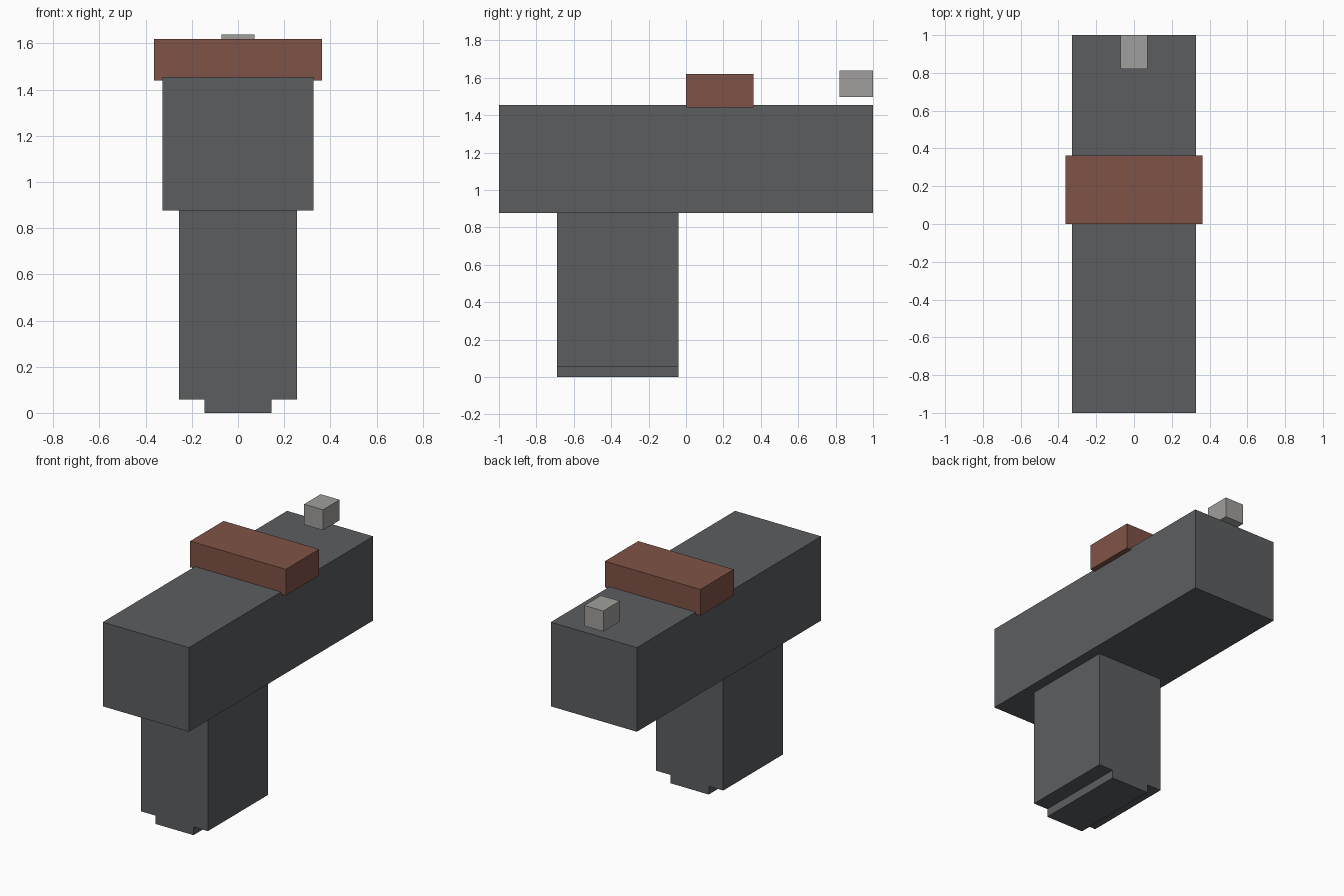
import bpy
import bmesh
from mathutils import Vector

# Remove the default cube
cube = bpy.data.objects.get("Cube")
if cube:
    bpy.data.objects.remove(cube, do_unlink=True)


def make_material(name, rgb):
    mat = bpy.data.materials.new(name)
    mat.use_nodes = True
    color = (*rgb, 1.0)
    mat.diffuse_color = color
    bsdf = next(n for n in mat.node_tree.nodes if n.type == 'BSDF_PRINCIPLED')
    bsdf.inputs["Base Color"].default_value = color
    bsdf.inputs["Roughness"].default_value = 0.8
    return mat


def make_box(name, low, high, mat):
    """Flat-sided box spanning two opposite corners."""
    low, high = Vector(low), Vector(high)
    mesh = bpy.data.meshes.new(name)
    bm = bmesh.new()
    bmesh.ops.create_cube(bm, size=1.0)
    bmesh.ops.scale(bm, vec=high - low, verts=bm.verts)
    bm.to_mesh(mesh)
    bm.free()
    mesh.materials.append(mat)
    obj = bpy.data.objects.new(name, mesh)
    obj.location = (low + high) / 2
    bpy.context.collection.objects.link(obj)
    return obj


dark_grey = make_material("dark grey", (0.105, 0.111, 0.116))
brown = make_material("reddish brown", (0.216, 0.086, 0.062))
light_grey = make_material("light grey", (0.352, 0.347, 0.332))

# Long main body
make_box("body", (-0.327, -1.0, 0.877), (0.327, 1.0, 1.455), dark_grey)

# Handle below the body, with a narrower base
make_box("handle", (-0.255, -0.69, 0.057), (0.255, -0.04, 0.877), dark_grey)
make_box("handle_base", (-0.145, -0.69, 0.0), (0.145, -0.04, 0.057), dark_grey)

# Wide band across the top, slightly sunk into the body
make_box("top_band", (-0.363, 0.0, 1.44), (0.363, 0.362, 1.62), brown)

# Small block hovering above the back end
make_box("rear_block", (-0.072, 0.82, 1.497), (0.072, 1.0, 1.638), light_grey)
